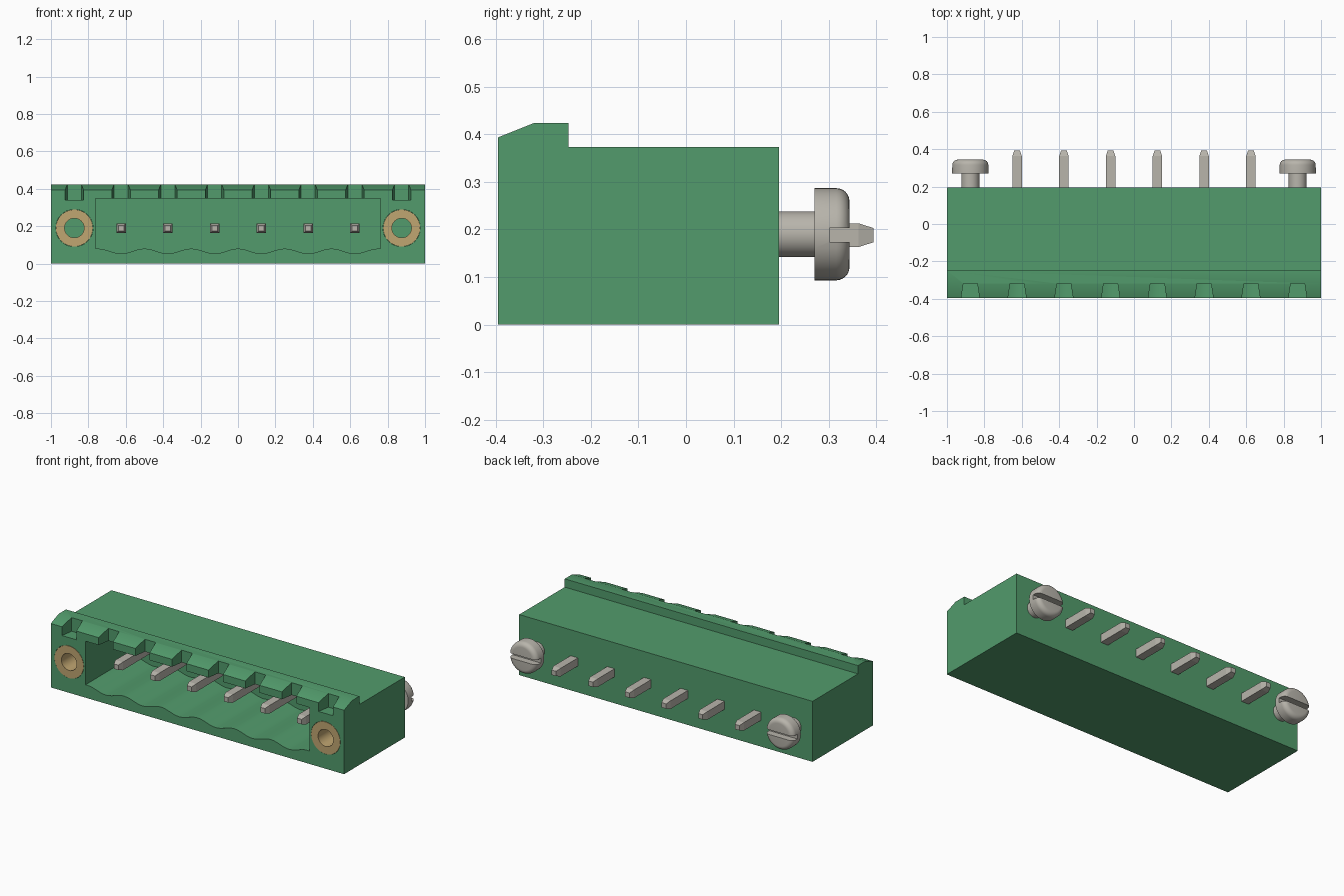
import bpy, bmesh
from math import sin, cos, pi, sqrt, radians
from mathutils import Vector

cube = bpy.data.objects.get("Cube")
if cube:
    bpy.data.objects.remove(cube, do_unlink=True)


def material(name, rgb):
    m = bpy.data.materials.new(name)
    m.use_nodes = True
    m.diffuse_color = (*rgb, 1)
    m.node_tree.nodes["Principled BSDF"].inputs["Base Color"].default_value = (*rgb, 1)
    return m


GREEN = material("green plastic", (0.085, 0.33, 0.15))
STEEL = material("grey metal", (0.48, 0.46, 0.41))
BRASS = material("brass", (0.53, 0.38, 0.165))


def finish(name, bm, mat):
    bmesh.ops.remove_doubles(bm, verts=bm.verts, dist=1e-5)
    bmesh.ops.recalc_face_normals(bm, faces=bm.faces)
    mesh = bpy.data.meshes.new(name)
    bm.to_mesh(mesh)
    bm.free()
    mesh.materials.append(mat)
    ob = bpy.data.objects.new(name, mesh)
    bpy.context.collection.objects.link(ob)
    return ob


def select(ob):
    bpy.ops.object.select_all(action='DESELECT')
    ob.select_set(True)
    bpy.context.view_layer.objects.active = ob


def smooth(ob):
    select(ob)
    bpy.ops.object.shade_smooth_by_angle(angle=radians(35))


def prism(bm, points, offset):
    """Extrude a planar outline of 3D points along an offset."""
    face = bm.faces.new([bm.verts.new(p) for p in points])
    ext = bmesh.ops.extrude_face_region(bm, geom=[face], use_keep_orig=True)
    moved = [g for g in ext["geom"] if isinstance(g, bmesh.types.BMVert)]
    bmesh.ops.translate(bm, verts=moved, vec=Vector(offset))


def lathe(bm, profile, x, z, segments=32, phase=0.0, closed=False):
    """Revolve (radius, y) pairs about an axis along y."""
    rings = []
    for r, y in profile:
        rings.append([bm.verts.new((x + r * cos(phase + 2 * pi * i / segments), y,
                                    z + r * sin(phase + 2 * pi * i / segments)))
                      for i in range(segments)])
    pairs = list(zip(rings, rings[1:]))
    if closed:
        pairs.append((rings[-1], rings[0]))
    else:
        bm.faces.new(rings[0])
        bm.faces.new(rings[-1])
    for a, b in pairs:
        for i in range(segments):
            j = (i + 1) % segments
            bm.faces.new((a[i], a[j], b[j], b[i]))


def cut(ob, bm):
    cutter = finish("cutter", bm, ob.data.materials[0])
    cutter.hide_render = True
    mod = ob.modifiers.new("cut", 'BOOLEAN')
    mod.operation, mod.solver, mod.object = 'DIFFERENCE', 'EXACT', cutter
    select(ob)
    bpy.ops.object.modifier_apply(modifier=mod.name)
    bpy.data.objects.remove(cutter, do_unlink=True)


PITCH, FRONT, BACK, AXIS_Z = 0.25, -0.395, 0.196, 0.19
SCREW_X = 3.5 * PITCH

# Housing: side outline with the raised, chamfered front ridge
bm = bmesh.new()
outline = [(FRONT, 0), (BACK, 0), (BACK, 0.373), (-0.247, 0.373),
           (-0.247, 0.424), (-0.32, 0.424), (FRONT, 0.394)]
prism(bm, [(-1, y, z) for y, z in outline], (2, 0, 0))
housing = finish("housing", bm, GREEN)

# Front cavity with scalloped floor under each pin
bm = bmesh.new()
steps = 72
floor = [(-0.75 + 1.5 * i / steps) for i in range(steps + 1)]
shape = [(-0.763, 0.348), (-0.763, 0.08)]
shape += [(x, 0.0665 - 0.0135 * cos(2 * pi * (x - PITCH / 2) / PITCH)) for x in floor]
shape += [(0.763, 0.08), (0.763, 0.348)]
prism(bm, [(x, FRONT - 0.1, z) for x, z in shape], (0, 0.565, 0))
cut(housing, bm)

# Tapered coding notches along the ridge
bm = bmesh.new()
for i in range(8):
    x = (i - 3.5) * PITCH
    plan = [(-0.052, FRONT - 0.02), (0.052, FRONT - 0.02), (0.037, -0.317), (-0.037, -0.317)]
    prism(bm, [(x + dx, y, 0.34) for dx, y in plan], (0, 0, 0.2))
cut(housing, bm)

# Round sockets for the threaded inserts
bm = bmesh.new()
for x in (-SCREW_X, SCREW_X):
    lathe(bm, [(0.1, FRONT - 0.1), (0.1, -0.12)], x, AXIS_Z)
cut(housing, bm)
smooth(housing)

for side, x in (("right", -SCREW_X), ("left", SCREW_X)):
    # Threaded insert
    bm = bmesh.new()
    lathe(bm, [(0.099, FRONT - 0.001), (0.052, FRONT - 0.001), (0.052, -0.12), (0.099, -0.12)],
          x, AXIS_Z, closed=True)
    smooth(finish(side + "_insert", bm, BRASS))

    # Slotted screw with rounded head
    bm = bmesh.new()
    profile = [(0.048, BACK - 0.02), (0.048, 0.27), (0.097, 0.27)]
    profile += [(0.069 + 0.028 * cos(a * pi / 12), 0.316 + 0.028 * sin(a * pi / 12))
                for a in range(7)]
    lathe(bm, profile, x, AXIS_Z, 40)
    screw = finish(side + "_screw", bm, STEEL)
    bm = bmesh.new()
    slot = [(0.302, 0.174), (0.4, 0.174), (0.4, 0.203), (0.302, 0.203)]
    prism(bm, [(x - 0.2, y, z) for y, z in slot], (0.4, 0, 0))
    cut(screw, bm)
    smooth(screw)

# Square contact pins with tapered tips
for i in range(6):
    bm = bmesh.new()
    wide, tip = 0.025 * sqrt(2), 0.015 * sqrt(2)
    lathe(bm, [(tip, -0.295), (wide, -0.265), (wide, 0.363), (tip, 0.394)],
          (i - 2.5) * PITCH, 0.188, 4, pi / 4)
    finish("pin_%d" % (i + 1), bm, STEEL)
